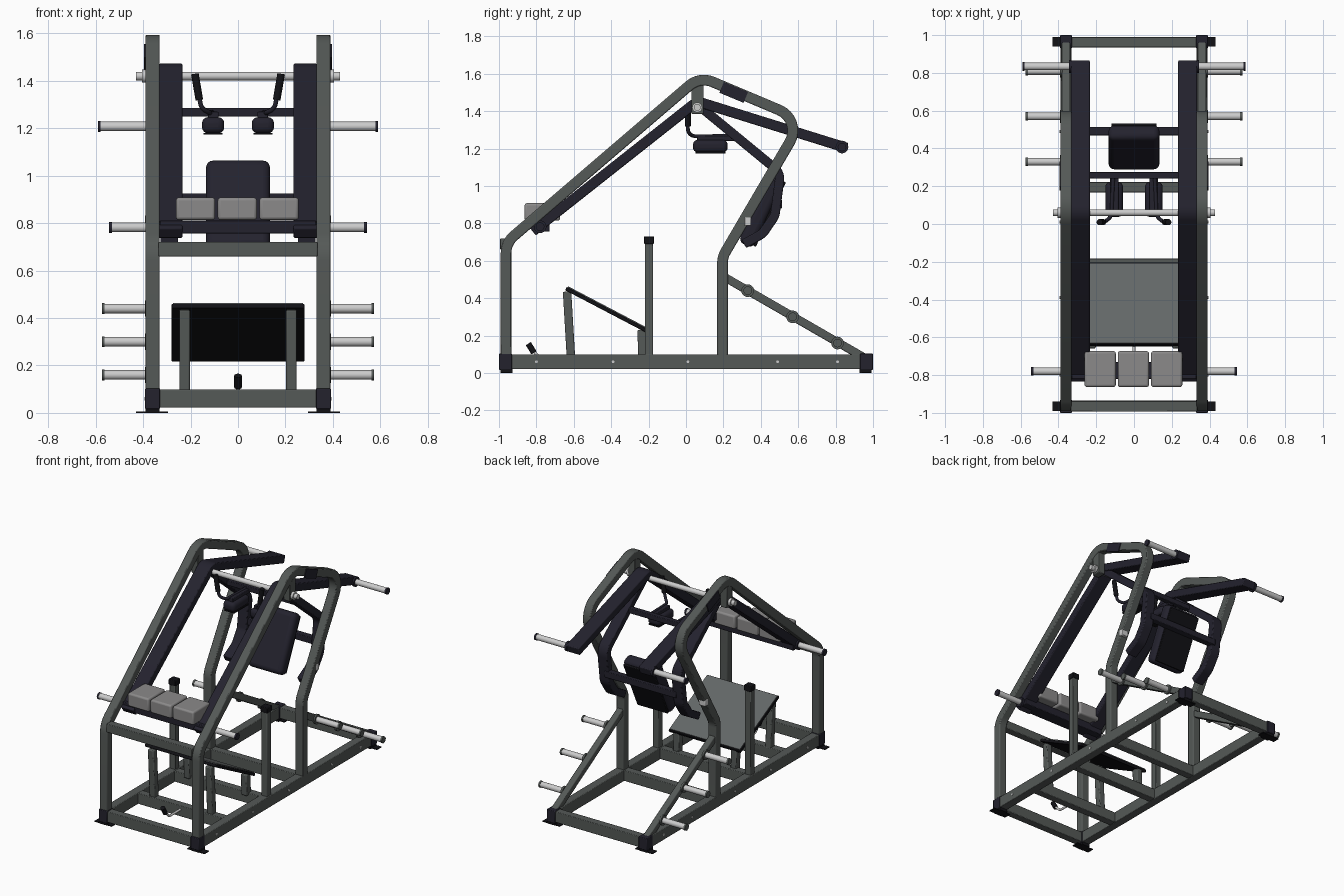
import bpy, bmesh, math
from mathutils import Vector, Matrix

if "Cube" in bpy.data.objects:
    bpy.data.objects.remove(bpy.data.objects["Cube"])


def material(name, *rgb):
    m = bpy.data.materials.new(name)
    m.use_nodes = True
    m.diffuse_color = (*rgb, 1)
    m.node_tree.nodes["Principled BSDF"].inputs["Base Color"].default_value = (*rgb, 1)
    return m


STEEL = material("grey frame paint", 0.09, 0.1, 0.095)
NAVY = material("dark navy paint", 0.017, 0.016, 0.027)
BLACK = material("black rubber", 0.006, 0.006, 0.008)
CHROME = material("bright metal", 0.6, 0.6, 0.6)
PAD = material("light grey pad", 0.26, 0.255, 0.255)
PLATE = material("tread grey", 0.125, 0.135, 0.137)


def finish(name, bm, mat, bevel=0.0, segments=2):
    bmesh.ops.recalc_face_normals(bm, faces=bm.faces)
    me = bpy.data.meshes.new(name)
    bm.to_mesh(me)
    bm.free()
    me.materials.append(mat)
    ob = bpy.data.objects.new(name, me)
    bpy.context.collection.objects.link(ob)
    if bevel:
        mod = ob.modifiers.new("Bevel", "BEVEL")
        mod.width, mod.segments = bevel, segments
        mod.limit_method, mod.angle_limit = "ANGLE", math.radians(40)
    bpy.ops.object.select_all(action="DESELECT")
    ob.select_set(True)
    bpy.context.view_layer.objects.active = ob
    bpy.ops.object.shade_smooth_by_angle(angle=math.radians(35))
    return ob


def box(name, centre, size, mat, bevel=0.004, tilt=0.0, segments=2):
    bm = bmesh.new()
    bmesh.ops.create_cube(bm, size=1)
    bm.transform(Matrix.Translation(centre) @ Matrix.Rotation(math.radians(tilt), 4, "X")
                 @ Matrix.Diagonal((*size, 1)))
    return finish(name, bm, mat, bevel, segments)


def rod(name, a, b, r, mat, sides=20):
    a, b = Vector(a), Vector(b)
    bm = bmesh.new()
    bmesh.ops.create_cone(bm, cap_ends=True, segments=sides, radius1=r, radius2=r, depth=(b - a).length)
    turn = (b - a).to_track_quat("Z", "Y").to_matrix().to_4x4()
    bm.transform(Matrix.Translation((a + b) / 2) @ turn)
    return finish(name, bm, mat)


def fillet(points, radius, steps=8):
    """Round the inner corners of a path."""
    pts = [Vector(p) for p in points]
    out = [pts[0]]
    for p, q, s in zip(pts, pts[1:], pts[2:]):
        u, v = (p - q).normalized(), (s - q).normalized()
        half = u.angle(v) / 2
        d = min(radius / math.tan(half), 0.45 * (p - q).length, 0.45 * (s - q).length)
        r = d * math.tan(half)
        c = q + (u + v).normalized() * (r / math.sin(half))
        a, b = q + u * d - c, q + v * d - c
        total = a.angle(b)
        for i in range(steps + 1):
            t = i / steps
            out.append(c + (a * math.sin((1 - t) * total) + b * math.sin(t * total)) / math.sin(total))
    return out + [pts[-1]]


def side_tube(name, path, x, width, depth, mat, radius=0.1, bevel=0.006):
    """Rectangular tube bent in the side plane; path holds (y, z) points."""
    pts = fillet([(0, *p) for p in path], radius)
    bm = bmesh.new()
    rings = []
    for i, p in enumerate(pts):
        t0 = (p - pts[max(i - 1, 0)]).normalized()
        t1 = (pts[min(i + 1, len(pts) - 1)] - p).normalized()
        t = (t0 + t1).normalized()
        n = Vector((0, -t.z, t.y)) * depth / 2
        n /= max(t.dot(t1 if t1.length else t0), 0.5)
        w = Vector((width / 2, 0, 0))
        c = p + Vector((x, 0, 0))
        rings.append([bm.verts.new(c + o) for o in (n + w, n - w, -n - w, -n + w)])
    for r, s in zip(rings, rings[1:]):
        for k in range(4):
            bm.faces.new((r[k], r[k - 1], s[k - 1], s[k]))
    bm.faces.new(rings[0])
    bm.faces.new(rings[-1])
    return finish(name, bm, mat, bevel)


def round_tube(name, path, r, mat, radius=0.04):
    cu = bpy.data.curves.new(name, "CURVE")
    cu.dimensions, cu.bevel_depth, cu.bevel_resolution, cu.use_fill_caps = "3D", r, 3, True
    sp = cu.splines.new("POLY")
    pts = fillet(path, radius)
    sp.points.add(len(pts) - 1)
    for point, p in zip(sp.points, pts):
        point.co = (*p, 1)
    cu.materials.append(mat)
    ob = bpy.data.objects.new(name, cu)
    bpy.context.collection.objects.link(ob)


def weight_peg(name, s, x0, x1, y, z, collar):
    rod(name, (s * x0, y, z), (s * x1, y, z), 0.02, CHROME)
    rod(name + "_cap", (s * (x1 - 0.008), y, z), (s * (x1 + 0.004), y, z), 0.023, collar)
    rod(name + "_collar", (s * x0, y, z), (s * (x0 + 0.015), y, z), 0.034, collar)


FX = 0.36    # side frame centre
ARM = 0.284  # lever arm centre

for s, side in ((1, "left"), (-1, "right")):
    # base rail, bent side frame and its fittings
    box(f"{side}_base_rail", (s * FX, 0, 0.06), (0.06, 1.97, 0.08), STEEL)
    side_tube(f"{side}_side_frame",
              [(-0.962, 0.08), (-0.962, 0.697), (0.074, 1.585), (0.624, 1.353), (0.195, 0.62), (0.195, 0.08)],
              s * FX, 0.06, 0.057, STEEL, 0.12)
    box(f"{side}_pivot_plate", (s * FX, 0.062, 1.465), (0.05, 0.065, 0.16), STEEL)
    box(f"{side}_frame_plate", (s * 0.392, 0.255, 1.5), (0.007, 0.14, 0.062), NAVY, 0, -22.6)
    box(f"{side}_frame_pin", (s * 0.368, 0.33, 0.81), (0.05, 0.035, 0.045), CHROME)
    # front stop post
    box(f"{side}_stop_post", (s * FX, -0.198, 0.39), (0.045, 0.045, 0.62), STEEL)
    box(f"{side}_stop_cap", (s * FX, -0.198, 0.71), (0.054, 0.054, 0.04), BLACK)
    # rear brace with three pegs
    side_tube(f"{side}_rear_brace", [(0.21, 0.51), (0.96, 0.078)], s * FX, 0.045, 0.045, STEEL)
    for i, (y, z) in enumerate(((0.33, 0.44), (0.57, 0.3), (0.81, 0.16))):
        weight_peg(f"{side}_storage_peg_{i + 1}", s, 0.378, 0.57, y, z, STEEL)
    # corner caps, feet and rail bolts
    for e, end in ((-1, "front"), (1, "rear")):
        box(f"{side}_{end}_corner_cap", (s * FX, e * 0.965, 0.06), (0.064, 0.07, 0.086), NAVY)
        box(f"{side}_{end}_foot", (s * FX, e * 0.96, 0.012), (0.06, 0.065, 0.024), BLACK, 0)
        box(f"{side}_{end}_foot_plate", (s * 0.363, e * 0.965, 0.003), (0.135, 0.05, 0.006), BLACK, 0)
    for i, y in enumerate((-0.8, -0.39, 0.01, 0.49, 0.81)):
        rod(f"{side}_rail_bolt_{i + 1}", (s * 0.385, y, 0.06), (s * 0.394, y, 0.06), 0.008, CHROME, 8)

    # lever arm: front slope and rear weight horn
    side_tube(f"{side}_lever_arm", [(-0.82, 0.757), (0.06, 1.452), (0.86, 1.203)],
              s * ARM, 0.1, 0.055, NAVY, 0.06)
    weight_peg(f"{side}_rear_arm_peg", s, 0.33, 0.587, 0.834, 1.208, NAVY)
    weight_peg(f"{side}_front_arm_peg", s, 0.33, 0.54, -0.78, 0.782, NAVY)
    # back rest carrier
    side_tube(f"{side}_back_carrier", [(0.08, 1.42), (0.505, 1.07), (0.475, 0.84), (0.41, 0.745), (0.31, 0.69)],
              s * 0.29, 0.075, 0.05, NAVY, 0.08)
    # shoulder pad and hand grip
    box(f"{side}_shoulder_pad", (s * 0.105, 0.13, 1.213), (0.094, 0.185, 0.068), NAVY, 0.026, 0, 4)
    box(f"{side}_shoulder_pad_base", (s * 0.105, 0.13, 1.177), (0.08, 0.16, 0.008), BLACK, 0)
    box(f"{side}_shoulder_bracket", (s * 0.105, 0.16, 1.255), (0.045, 0.2, 0.03), NAVY)
    round_tube(f"{side}_handle", [(s * 0.18, 0.01, 1.42), (s * 0.155, 0.01, 1.285),
                                  (s * 0.12, 0.04, 1.265), (s * 0.11, 0.25, 1.268)], 0.01, NAVY)
    rod(f"{side}_hand_grip", (s * 0.182, 0.01, 1.43), (s * 0.163, 0.01, 1.32), 0.016, BLACK)
    # footplate legs
    side_tube(f"{side}_plate_front_leg", [(-0.615, 0.08), (-0.636, 0.435)], s * 0.225, 0.045, 0.045, STEEL)
    side_tube(f"{side}_plate_rear_leg", [(-0.23, 0.08), (-0.235, 0.23)], s * 0.225, 0.045, 0.05, STEEL)
    # pivot shaft ends
    rod(f"{side}_shaft_nut", (s * 0.388, 0.06, 1.42), (s * 0.405, 0.06, 1.42), 0.027, CHROME)

# base cross members
for name, y in (("front", -0.963), ("plate_front", -0.62), ("middle", -0.21), ("upright", 0.195), ("rear", 0.963)):
    box(f"{name}_cross_member", (0, y, 0.06), (0.68, 0.055, 0.076), STEEL)
box("front_upper_cross_member", (0, -0.966, 0.69), (0.67, 0.055, 0.06), STEEL)

# sloping footplate with a tread sheet on top
slope = math.degrees(math.atan2(-0.22, 0.42))
box("footplate", (0, -0.425, 0.338), (0.56, 0.49, 0.02), BLACK, 0.003, slope)
box("footplate_tread", (0, -0.42, 0.35), (0.55, 0.475, 0.006), PLATE, 0, slope)

# pivot shaft and cross bars between the arms
rod("pivot_shaft", (-0.43, 0.06, 1.42), (0.43, 0.06, 1.42), 0.018, CHROME)
box("shoulder_cross_bar", (0, 0.258, 1.268), (0.56, 0.036, 0.036), NAVY)
box("back_cross_bar", (0, 0.492, 0.903), (0.56, 0.045, 0.045), NAVY)
box("pad_cross_bar", (0, -0.775, 0.783), (0.66, 0.09, 0.055), NAVY)

# three front roller pads
for i in (-1, 0, 1):
    box(f"front_pad_{i + 2}", (i * 0.176 - 0.003, -0.768, 0.861), (0.165, 0.19, 0.094), PAD, 0.012, 0, 3)

# back rest
box("back_pad", (0, 0.405, 0.87), (0.27, 0.085, 0.41), NAVY, 0.03, -25, 4)
box("back_pad_board", (0, 0.447, 0.85), (0.24, 0.015, 0.38), BLACK, 0.004, -25)

# release lever by the front
round_tube("release_rod", [(0, -0.64, 0.07), (0, -0.77, 0.07), (0, -0.83, 0.13)], 0.008, CHROME, 0.03)
rod("release_knob", (0, -0.813, 0.108), (0, -0.843, 0.157), 0.016, BLACK)
